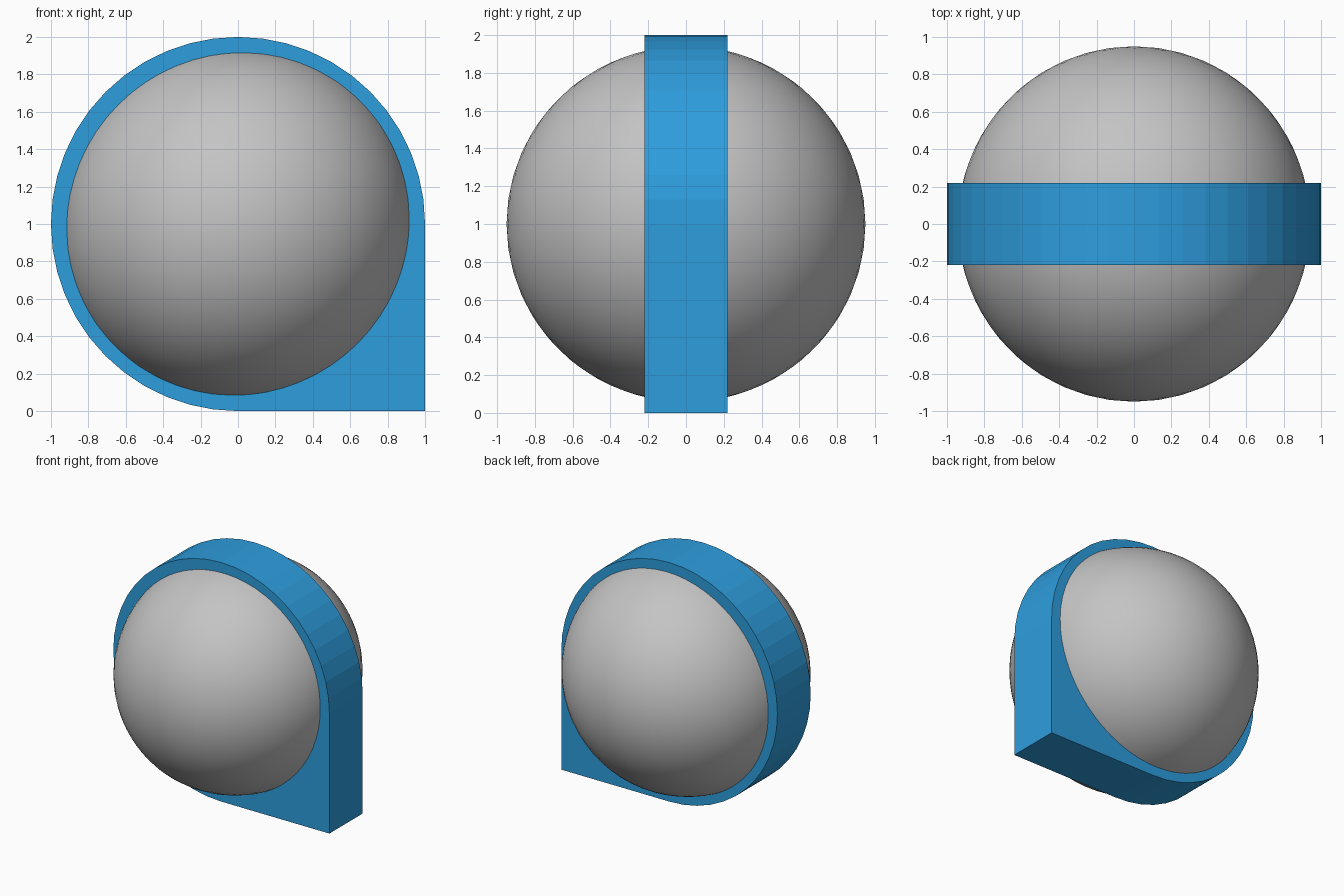
import bpy, bmesh, math
from mathutils import Matrix

if "Cube" in bpy.data.objects:
    bpy.data.objects.remove(bpy.data.objects["Cube"])


def material(name, color):
    m = bpy.data.materials.new(name)
    m.diffuse_color = (*color, 1)
    m.use_nodes = True
    m.node_tree.nodes["Principled BSDF"].inputs["Base Color"].default_value = m.diffuse_color
    return m


def add_object(name, bm, mat):
    bmesh.ops.recalc_face_normals(bm, faces=bm.faces)
    mesh = bpy.data.meshes.new(name)
    bm.to_mesh(mesh)
    bm.free()
    mesh.materials.append(mat)
    obj = bpy.data.objects.new(name, mesh)
    bpy.context.collection.objects.link(obj)
    return obj


blue = material("blue", (0.027, 0.34, 0.73))
gray = material("gray", (0.55, 0.55, 0.55))

# Band: round disc with one square corner at the lower right
SEGMENTS, HALF = 48, 0.22
bm = bmesh.new()
outline = []
for i in range(SEGMENTS * 3 // 4 + 1):
    a = 2 * math.pi * i / SEGMENTS
    outline.append((math.cos(a), 1 + math.sin(a)))
outline.append((1, 0))
face = bm.faces.new([bm.verts.new((x, -HALF, z)) for x, z in outline])
ext = bmesh.ops.extrude_face_region(bm, geom=[face])
verts = [g for g in ext["geom"] if isinstance(g, bmesh.types.BMVert)]
bmesh.ops.translate(bm, verts=verts, vec=(0, 2 * HALF, 0))
add_object("corner_band", bm, blue)

# Ball: almost round, poles on the tilted diagonal
bm = bmesh.new()
bmesh.ops.create_uvsphere(bm, u_segments=64, v_segments=32, radius=1)
shape = (Matrix.Translation((0, 0, 1)) @ Matrix.Rotation(math.radians(45), 4, 'Y')
         @ Matrix.Diagonal((0.93, 0.95, 0.953, 1)))
bmesh.ops.transform(bm, matrix=shape, verts=bm.verts)
for f in bm.faces:
    f.smooth = True
add_object("ball", bm, gray)
